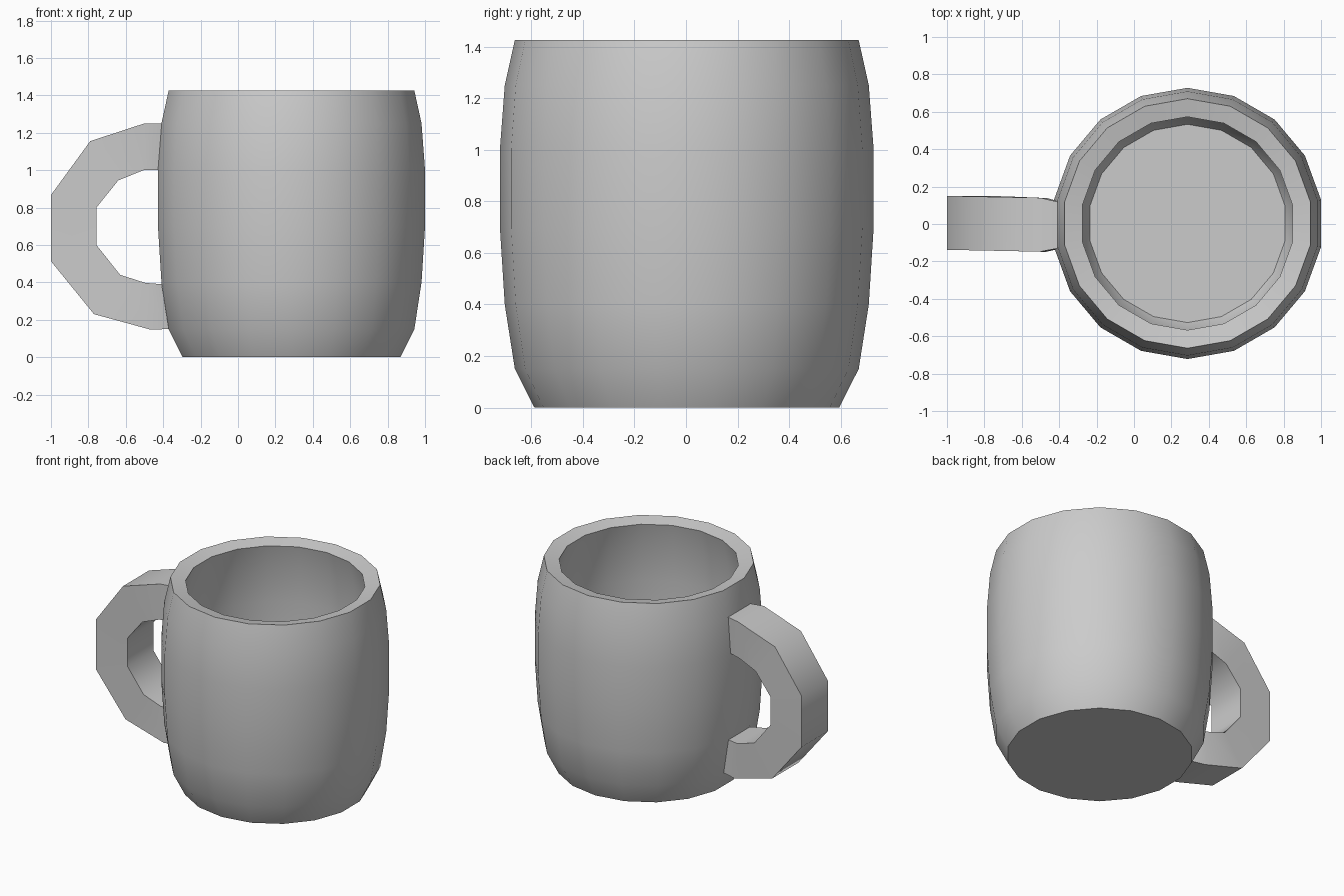
import bpy, bmesh
from math import sin, cos, radians

if "Cube" in bpy.data.objects:
    bpy.data.objects.remove(bpy.data.objects["Cube"])

CX, CY, SIDES = 0.286, 0.003, 18


def finish(name, bm):
    bmesh.ops.recalc_face_normals(bm, faces=bm.faces)
    mesh = bpy.data.meshes.new(name)
    bm.to_mesh(mesh)
    bm.free()
    obj = bpy.data.objects.new(name, mesh)
    bpy.context.collection.objects.link(obj)
    bpy.ops.object.select_all(action='DESELECT')
    obj.select_set(True)
    bpy.context.view_layer.objects.active = obj
    bpy.ops.object.shade_smooth_by_angle(angle=radians(45))
    return obj


def bridge(bm, a, b):
    for i in range(len(a)):
        j = (i + 1) % len(a)
        bm.faces.new((a[i], a[j], b[j], b[i]))


# Mug body: 18-sided barrel, outside up to the rim, then down the inside
outer = [(0.591, 0), (0.667, 0.15), (0.706, 0.4), (0.725, 0.7),
         (0.725, 1.0), (0.706, 1.25), (0.667, 1.425)]
inner = [(0.57, 1.405), (0.608, 1.235), (0.625, 0.99), (0.625, 0.705),
         (0.607, 0.41), (0.573, 0.18), (0.53, 0.1)]
bm = bmesh.new()
rings = []
for r, z in outer + inner:
    angles = [radians(10 + 20 * i) for i in range(SIDES)]
    rings.append([bm.verts.new((CX + r * cos(a), CY + r * sin(a), z)) for a in angles])
for a, b in zip(rings, rings[1:]):
    bridge(bm, a, b)
bm.faces.new(rings[0])
bm.faces.new(rings[-1])
finish("mug_body", bm)

# Handle: rectangular section swept from the upper to the lower joint
# (outer x, outer z, inner x, inner z, half width)
stations = [
    (-0.408, 1.25, -0.428, 1.00, 0.124),
    (-0.50, 1.25, -0.505, 1.00, 0.144),
    (-0.79, 1.155, -0.64, 0.945, 0.144),
    (-1.0, 0.867, -0.757, 0.80, 0.144),
    (-1.0, 0.513, -0.757, 0.60, 0.144),
    (-0.77, 0.23, -0.63, 0.44, 0.144),
    (-0.47, 0.148, -0.495, 0.397, 0.144),
    (-0.370, 0.15, -0.408, 0.39, 0.120),
]
bm = bmesh.new()
sections = []
for ox, oz, ix, iz, w in stations:
    c = -0.004 - 0.02 * (ox + 0.5)      # slight sideways lean
    sections.append([bm.verts.new(p) for p in (
        (ox, c - w, oz), (ox, c + w, oz), (ix, c + w, iz), (ix, c - w, iz))])
for a, b in zip(sections, sections[1:]):
    bridge(bm, a, b)
finish("handle", bm)
